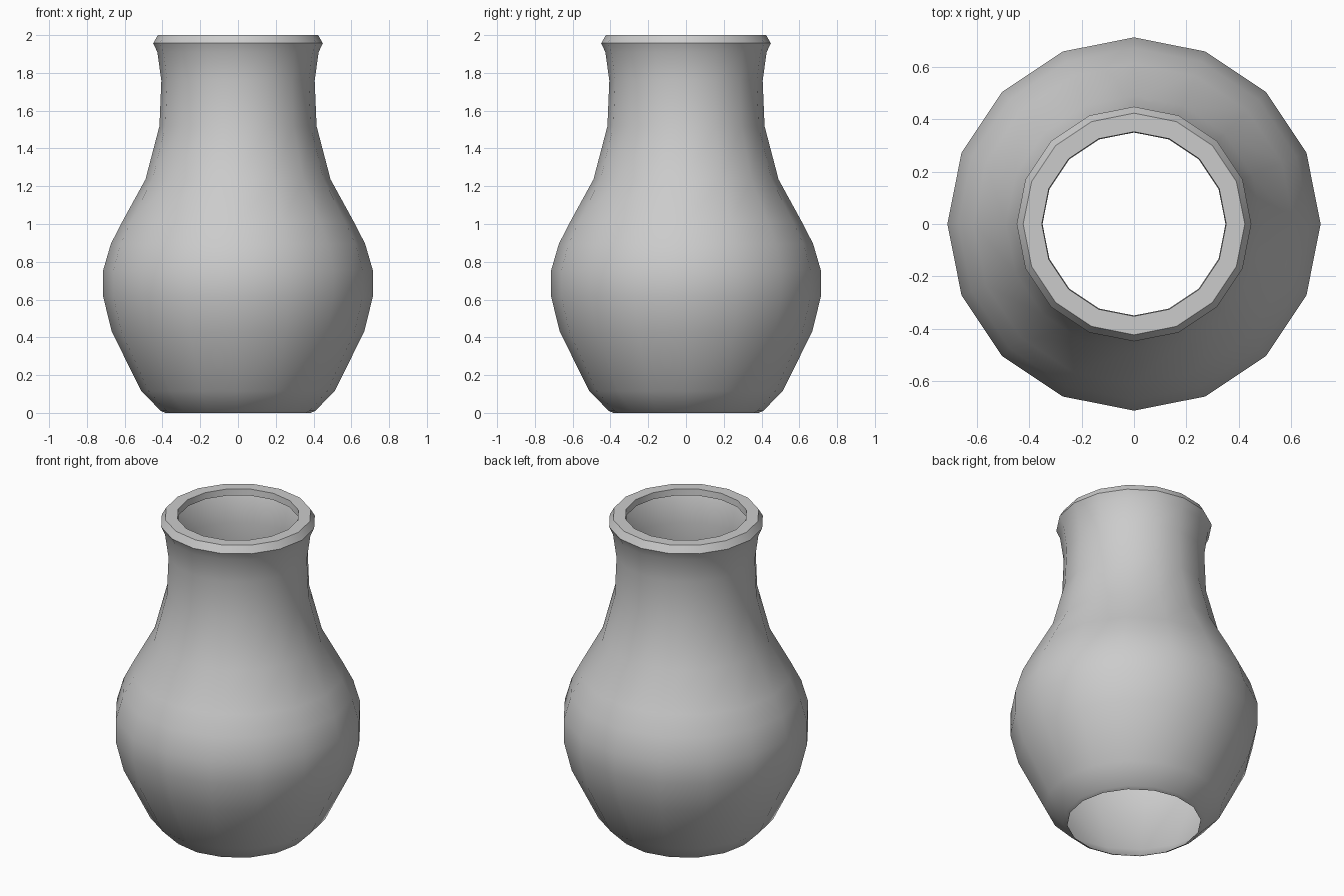
import bpy, bmesh
from math import cos, sin, pi, radians

if "Cube" in bpy.data.objects:
    bpy.data.objects.remove(bpy.data.objects["Cube"])

SIDES = 16

# Outline (radius, height): open foot, belly, neck, flared lip, short inner lip
profile = [
    (0.385, 0.0), (0.408, 0.01), (0.512, 0.115), (0.668, 0.43),
    (0.714, 0.615), (0.714, 0.755), (0.673, 0.895), (0.613, 1.012),
    (0.49, 1.236), (0.416, 1.518), (0.406, 1.76), (0.427, 1.91),
    (0.449, 1.957), (0.424, 2.0), (0.353, 2.0), (0.35, 1.96),
]

# Vase body: single skin spun around z
bm = bmesh.new()
rings = [[bm.verts.new((r * cos(2 * pi * k / SIDES), r * sin(2 * pi * k / SIDES), z))
          for k in range(SIDES)] for r, z in profile]
for low, high in zip(rings, rings[1:]):
    for k in range(SIDES):
        n = (k + 1) % SIDES
        bm.faces.new((low[k], low[n], high[n], high[k]))

mesh = bpy.data.meshes.new("vase")
bm.to_mesh(mesh)
bm.free()
vase = bpy.data.objects.new("vase", mesh)
bpy.context.collection.objects.link(vase)

# Smooth body, crisp lip
bpy.context.view_layer.objects.active = vase
vase.select_set(True)
bpy.ops.object.shade_smooth_by_angle(angle=radians(35))
